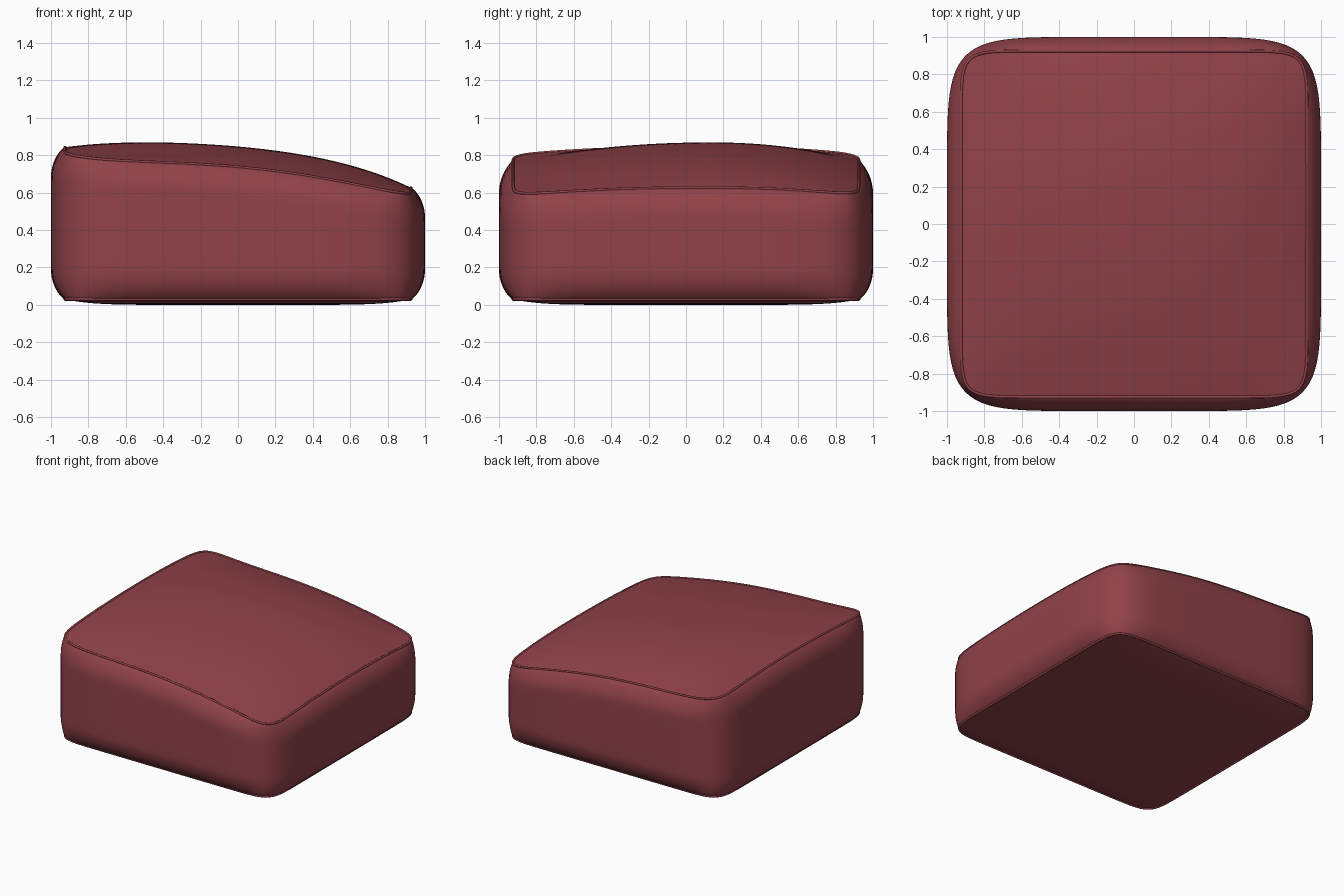
import bpy, bmesh
from mathutils import Vector

if "Cube" in bpy.data.objects:
    bpy.data.objects.remove(bpy.data.objects["Cube"])

N = 40  # segments per side of the outline

fabric = bpy.data.materials.new("dark red fabric")
fabric.diffuse_color = (0.28, 0.055, 0.067, 1)
fabric.use_nodes = True
fabric.node_tree.nodes["Principled BSDF"].inputs["Base Color"].default_value = fabric.diffuse_color

# Directions around a square, counter-clockwise
STEPS = [2 * i / N - 1 for i in range(N)]
DIRS = ([Vector((1, t)) for t in STEPS] + [Vector((-t, 1)) for t in STEPS]
        + [Vector((-1, -t)) for t in STEPS] + [Vector((t, -1)) for t in STEPS])


def outline(half, power):
    """Rounded square as a superellipse."""
    return [d * half / (abs(d.x) ** power + abs(d.y) ** power) ** (1 / power) for d in DIRS]


def top_z(p):
    """Crowned seat height that slopes down toward +x."""
    x, y = p
    spine = 0.845 - 0.095 * x**2 - 0.04 * x**4 - 0.089 * x - 0.033 * x**3
    drop = (0.107 - 0.09 * x**4) * abs(y / 0.92) ** 2.2
    return spine - drop + 0.025 * y * (1 - y * y / 0.85) * (1 - x**4)


def loft(name, rings):
    bm = bmesh.new()
    rows = [[bm.verts.new(p) for p in ring] for ring in rings]
    n = len(DIRS)
    for a, b in zip(rows, rows[1:]):
        for i in range(n):
            j = (i + 1) % n
            bm.faces.new((a[i], a[j], b[j], b[i])).smooth = True
    bmesh.ops.remove_doubles(bm, verts=bm.verts[:], dist=1e-5)
    mesh = bpy.data.meshes.new(name)
    bm.to_mesh(mesh)
    bm.free()
    mesh.materials.append(fabric)
    bpy.context.collection.objects.link(bpy.data.objects.new(name, mesh))


def piping(name, points):
    curve = bpy.data.curves.new(name, 'CURVE')
    curve.dimensions = '3D'
    curve.bevel_depth = 0.008
    curve.bevel_resolution = 2
    spline = curve.splines.new('POLY')
    spline.points.add(len(points) - 1)
    for sp, p in zip(spline.points, points):
        sp.co = (*p, 1)
    spline.use_cyclic_u = True
    spline.use_smooth = True
    curve.materials.append(fabric)
    bpy.context.collection.objects.link(bpy.data.objects.new(name, curve))


seam = outline(0.925, 14)
belly = outline(1.0, 6.6)
BOTTOM = 0.03

# Side band: bulges out between the lower and upper seams
rings = []
heights = [0.16 * (i / 10) ** 1.6 for i in range(11)]
levels = ([(h, 0) for h in heights] + [(f / 6, 2) for f in range(1, 6)]
          + [(h, 1) for h in reversed(heights)])
for h, kind in levels:
    ring = []
    for s, o in zip(seam, belly):
        zt = top_z(s)
        if kind == 0:
            z = BOTTOM + h
        elif kind == 1:
            z = zt - h
        else:
            z = BOTTOM + 0.16 + (zt - BOTTOM - 0.32) * h
        u = 1 if kind == 2 else h / 0.16
        p = s.lerp(o, (1 - (1 - u) ** 2) ** 0.75)
        ring.append((p.x, p.y, z))
    rings.append(ring)
loft("side_band", rings)

# Crowned top panel and nearly flat bottom panel
scales = [i / 24 for i in range(25)]
loft("top_panel", [[(p.x * m, p.y * m, top_z(p * m)) for p in seam] for m in reversed(scales)])
loft("bottom_panel", [[(p.x * m, p.y * m, BOTTOM * m**7) for p in seam] for m in scales])

# Seam piping
piping("top_piping", [(p.x, p.y, top_z(p)) for p in seam])
piping("bottom_piping", [(p.x, p.y, BOTTOM) for p in seam])
